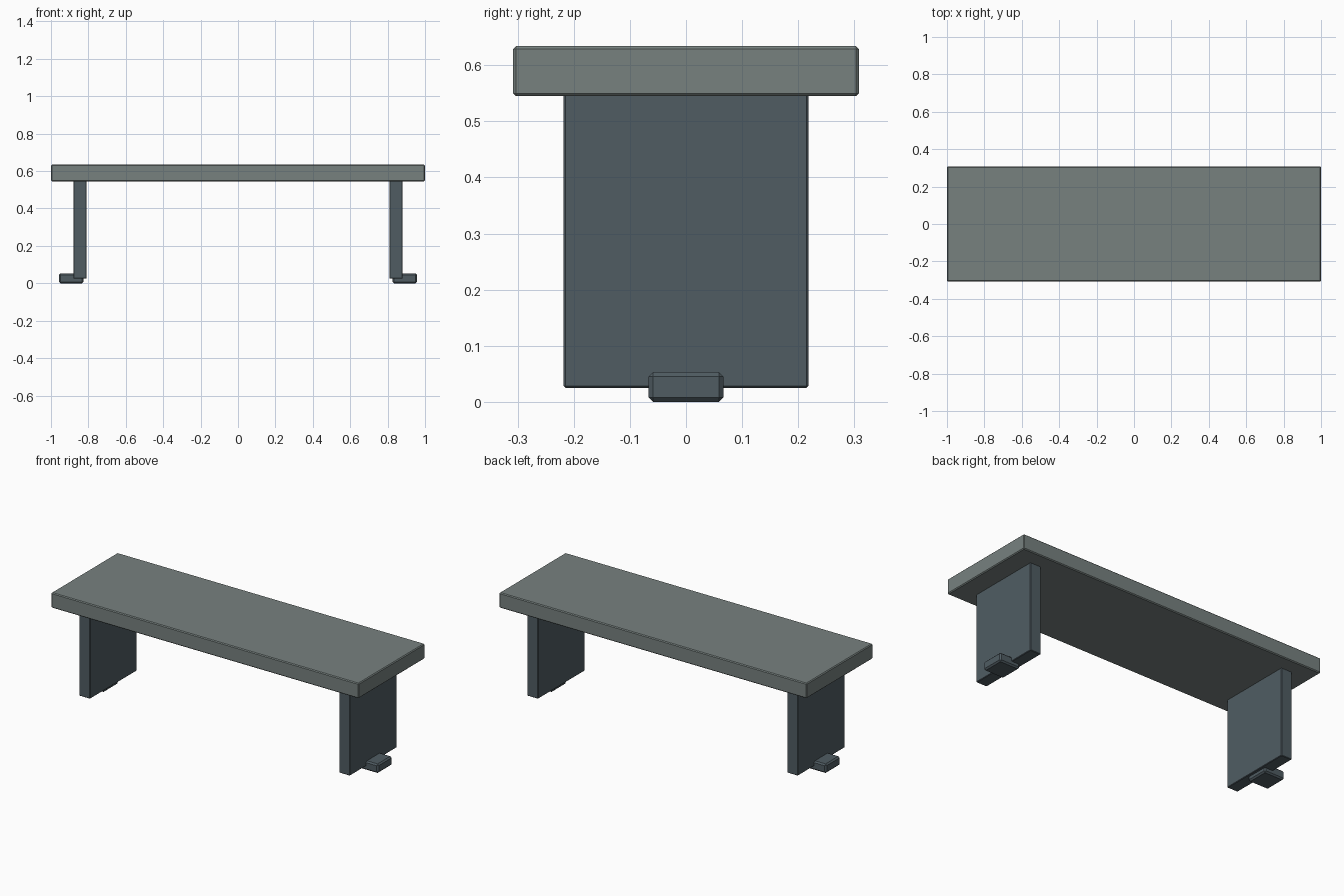
import bpy

if "Cube" in bpy.data.objects:
    bpy.data.objects.remove(bpy.data.objects["Cube"])


def material(name, rgb):
    m = bpy.data.materials.new(name)
    m.diffuse_color = (*rgb, 1)
    m.use_nodes = True
    m.node_tree.nodes["Principled BSDF"].inputs["Base Color"].default_value = m.diffuse_color
    return m


def block(name, lo, hi, bevel, mat):
    """Box between two corners with a single chamfer on every edge."""
    centre = [(a + b) / 2 for a, b in zip(lo, hi)]
    bpy.ops.mesh.primitive_cube_add(size=1, location=centre)
    ob = bpy.context.object
    ob.name = name
    ob.scale = [b - a for a, b in zip(lo, hi)]
    bpy.ops.object.transform_apply(location=False, rotation=False, scale=True)
    mod = ob.modifiers.new("chamfer", 'BEVEL')
    mod.width = bevel
    mod.segments = 1
    ob.data.materials.append(mat)
    return ob


stone = material("grey_stone", (0.185, 0.22, 0.213))
slate = material("dark_slate", (0.08, 0.108, 0.124))

# Seat slab
block("seat", (-1, -0.308, 0.545), (1, 0.308, 0.634), 0.005, stone)

# Panel legs, each with a small foot tab pointing outwards
for side, s in (("left", -1), ("right", 1)):
    xs = sorted((s * 0.81, s * 0.88))
    block(side + "_leg", (xs[0], -0.218, 0.025), (xs[1], 0.218, 0.548), 0.003, slate)
    xs = sorted((s * 0.825, s * 0.957))
    block(side + "_foot", (xs[0], -0.067, 0), (xs[1], 0.067, 0.053), 0.008, slate)
